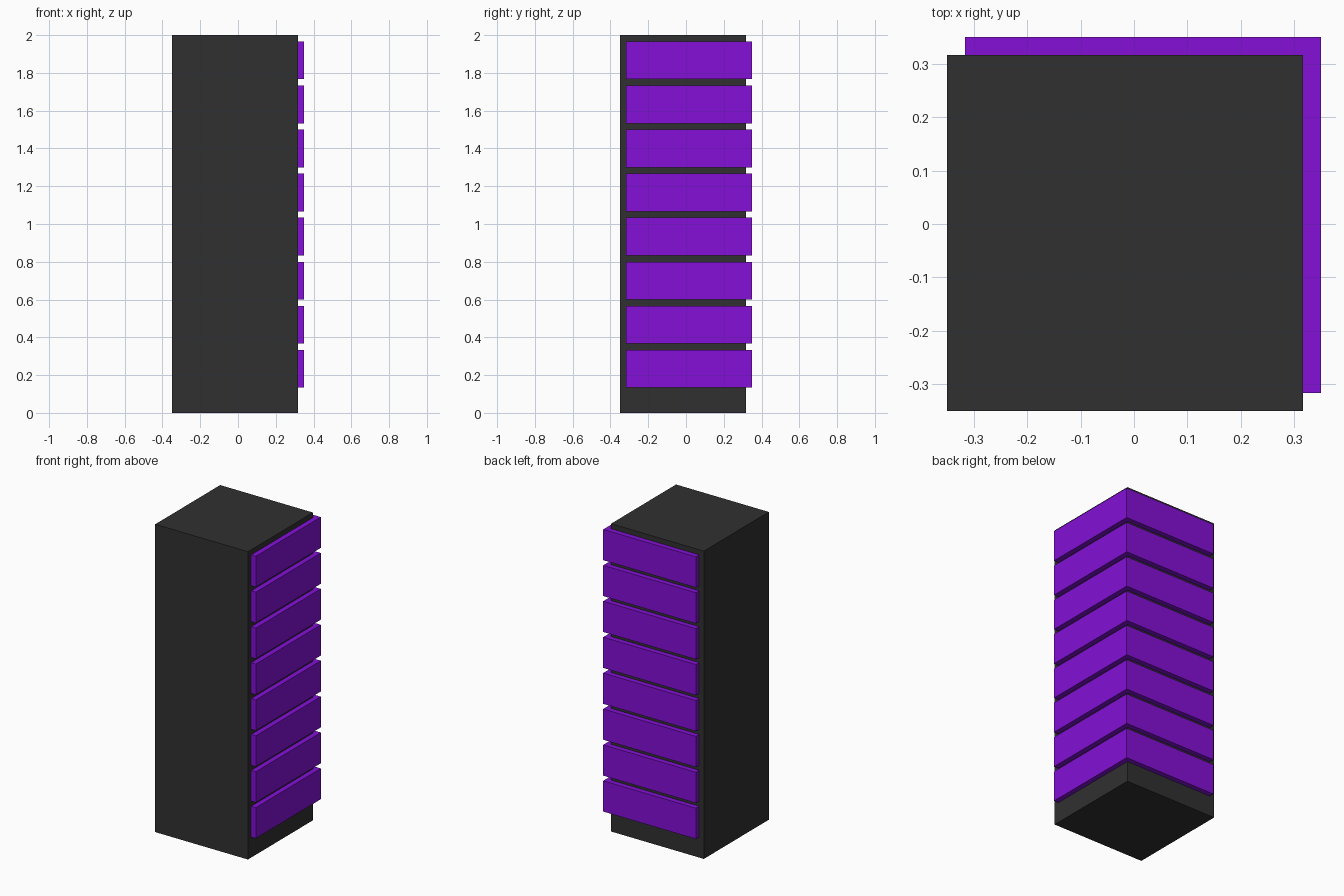
import bpy

if "Cube" in bpy.data.objects:
    bpy.data.objects.remove(bpy.data.objects["Cube"])

SIDE = 2 / 3        # footprint of the core and of every slab
SHIFT = 1 / 60      # core and slabs are offset diagonally, in opposite directions
SLAB_H, STEP, FIRST_Z = 0.2, 0.7 / 3, 0.4 / 3


def material(name, rgb):
    mat = bpy.data.materials.new(name)
    mat.diffuse_color = (*rgb, 1)
    mat.use_nodes = True
    mat.node_tree.nodes["Principled BSDF"].inputs["Base Color"].default_value = mat.diffuse_color
    return mat


def block(name, offset, bottom, height, mat):
    bpy.ops.mesh.primitive_cube_add(size=1, location=(offset, offset, bottom + height / 2))
    obj = bpy.context.object
    obj.name = name
    obj.scale = (SIDE, SIDE, height)
    bpy.ops.object.transform_apply(location=False, rotation=False, scale=True)
    obj.data.materials.append(mat)
    return obj


dark = material("dark_grey", (0.03, 0.03, 0.03))
purple = material("purple", (0.23, 0.005, 0.68))

# Dark tower core
block("tower_core", -SHIFT, 0, 2, dark)

# Stack of slabs standing proud of the right and back faces
for i in range(8):
    block(f"floor_slab_{i + 1}", SHIFT, FIRST_Z + i * STEP, SLAB_H, purple)
